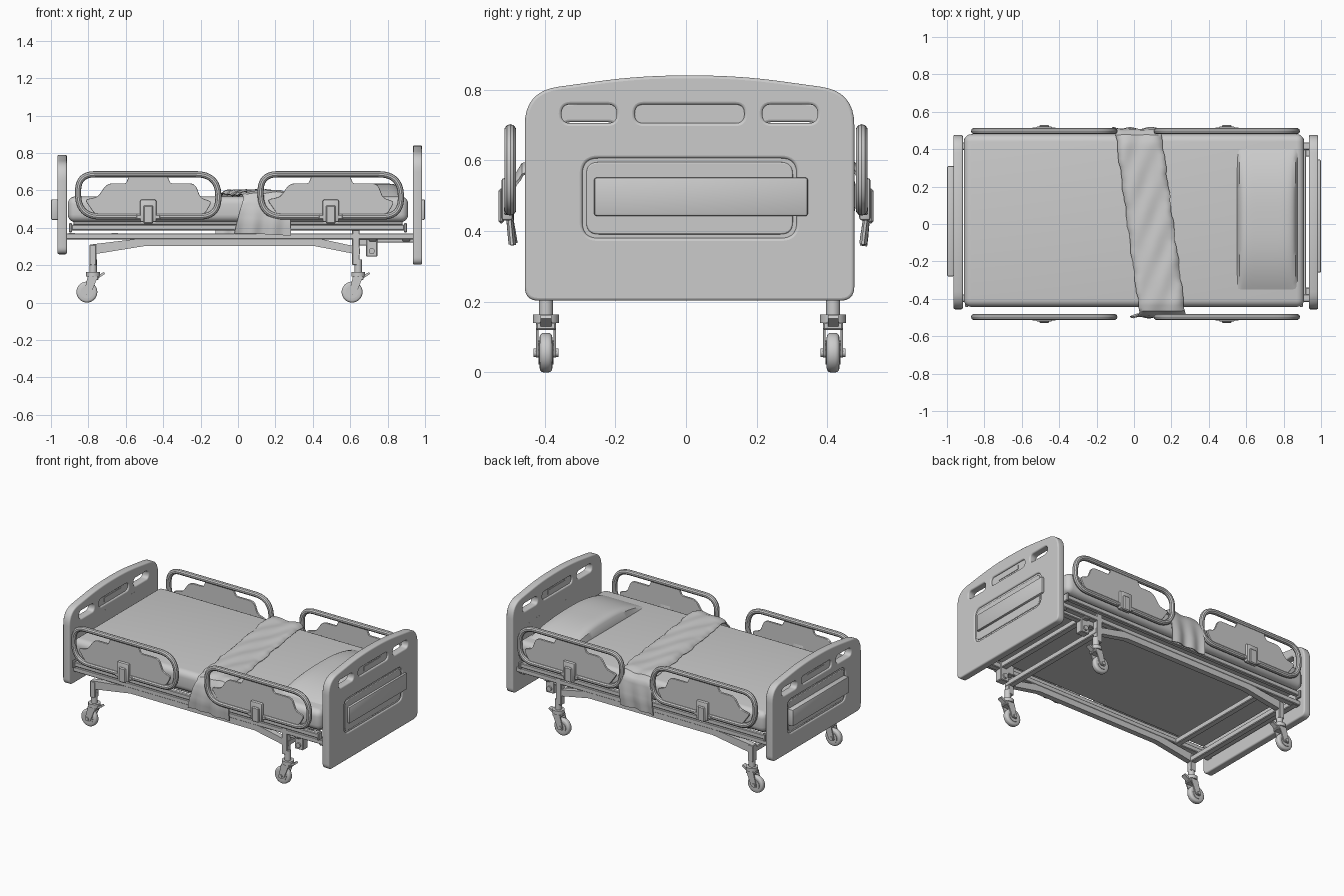
import bpy, bmesh, math
from mathutils import Vector, Matrix

if "Cube" in bpy.data.objects:
    bpy.data.objects.remove(bpy.data.objects["Cube"])

grey = bpy.data.materials.new("light_grey")
grey.use_nodes = True
grey.diffuse_color = (0.6, 0.6, 0.6, 1)
grey.node_tree.nodes["Principled BSDF"].inputs["Base Color"].default_value = grey.diffuse_color

FACE_X = (math.pi / 2, 0, math.pi / 2)   # profile drawn in y, z
FACE_Y = (math.pi / 2, 0, 0)             # profile drawn in x, z
MID = 0.01                               # centre line of the bed in y


def link(name, data):
    ob = bpy.data.objects.new(name, data)
    bpy.context.collection.objects.link(ob)
    data.materials.append(grey)
    return ob


def from_bmesh(name, bm):
    bmesh.ops.recalc_face_normals(bm, faces=bm.faces)
    me = bpy.data.meshes.new(name)
    bm.to_mesh(me)
    bm.free()
    return link(name, me)


def box(name, x, y, z, bevel=0.004, segments=1):
    """Bevelled box from (min, max) pairs."""
    bm = bmesh.new()
    size = [b - a for a, b in (x, y, z)]
    centre = [(a + b) / 2 for a, b in (x, y, z)]
    bmesh.ops.create_cube(bm, size=1, matrix=Matrix.LocRotScale(centre, None, size))
    bmesh.ops.bevel(bm, geom=bm.edges[:], offset=bevel, segments=segments,
                    profile=0.5, affect='EDGES')
    return from_bmesh(name, bm)


def cylinder(name, centre, radius, depth, axis='Z', sides=24, bevel=0.0):
    bm = bmesh.new()
    turn = Matrix.Rotation(math.pi / 2, 4, 'X') if axis == 'Y' else Matrix()
    bmesh.ops.create_cone(bm, cap_ends=True, segments=sides, radius1=radius, radius2=radius,
                          depth=depth, matrix=Matrix.Translation(centre) @ turn)
    if bevel:
        rims = [e for e in bm.edges if any(len(f.verts) > 4 for f in e.link_faces)]
        bmesh.ops.bevel(bm, geom=rims, offset=bevel, segments=3, profile=0.5, affect='EDGES')
    return from_bmesh(name, bm)


def rounded(corners, steps=8):
    """Round each (u, v, cut) corner with a small curve."""
    out = []
    for i, (u, v, cut) in enumerate(corners):
        p = Vector((u, v))
        a = Vector(corners[i - 1][:2])
        b = Vector(corners[(i + 1) % len(corners)][:2])
        if cut == 0:
            out.append(p)
            continue
        a = p + (a - p).normalized() * cut
        b = p + (b - p).normalized() * cut
        for k in range(steps + 1):
            t = k / steps
            out.append(a * (1 - t) ** 2 + p * 2 * t * (1 - t) + b * t * t)
    return out


def rect(u0, u1, v0, v1, cut):
    return rounded([(u0, v0, cut), (u1, v0, cut), (u1, v1, cut), (u0, v1, cut)])


def curve(name, outlines, location, rotation, dims, **settings):
    cu = bpy.data.curves.new(name, 'CURVE')
    cu.dimensions = dims
    for key, value in settings.items():
        setattr(cu, key, value)
    for pts in outlines:
        sp = cu.splines.new('POLY')
        sp.points.add(len(pts) - 1)
        for q, p in zip(sp.points, pts):
            q.co = (p[0], p[1], 0, 1)
        sp.use_cyclic_u = True
    ob = link(name, cu)
    ob.location, ob.rotation_euler = location, rotation
    return ob


def plate(name, outlines, location, rotation, thick, bevel=0.0):
    """Flat plate from an outline plus hole outlines."""
    return curve(name, outlines, location, rotation, '2D', fill_mode='BOTH',
                 extrude=thick / 2 - bevel, bevel_depth=bevel, bevel_resolution=2, offset=-bevel)


# Head and foot boards with hand slots, recessed outer panel and bumper
def end_board(name, x, out, low, drop, bumper):
    top = 0.84 - drop
    outline = rounded([(-.466, low, .04), (.466, low, .04), (.466, top - .045, .095),
                       (.14, top, .12), (-.14, top, .12), (-.466, top - .045, .095)])
    z0, z1 = top - .135, top - .082
    label = rect(-.155, .155, z0, z1, .026)
    panel = rect(-.303, .303, .38, .606, .045)
    slots = [rect(s * .284 - .078, s * .284 + .078, z0, z1, .026) for s in (-1, 1)]
    at = (x, MID, 0)
    plate(name, [outline, label, panel] + slots, at, FACE_X, .05, .008)
    plate(name + "_label_recess", [label], at, FACE_X, .03)
    plate(name + "_label", [rect(-.09, .09, z0 + .012, z1 - .012, .002)], at, FACE_X, .036)
    plate(name + "_panel_groove", [panel], at, FACE_X, .034)
    plate(name + "_panel", [rect(-.292, .292, .391, .595, .035)], at, FACE_X, .044, .004)
    plate(name + "_inner_skin", [rect(-.316, .316, .367, .619, .05)],
          (x - out * .0191, MID, 0), FACE_X, .012)
    box(name + "_bumper", tuple(sorted((x + out * .02, out))), bumper, (.442, .552), .008, 2)


end_board("headboard", .96, 1, .203, 0, (-.26, .345))
end_board("footboard", -.94, -1, .258, .05, (-.28, .31))

# Mattress and its base
box("mattress", (-.91, .91), (-.443, .48), (.43, .567), .04, 5)
box("mattress_base", (-.88, .88), (-.41, .43), (.415, .435))

# Pillow: a soft dome that fades out towards both sides of the bed
bm = bmesh.new()
bmesh.ops.create_grid(bm, x_segments=24, y_segments=28, size=1)
for v in bm.verts:
    u, w = v.co.x, v.co.y
    puff = math.sqrt(max(0, 1 - abs(u) ** 8)) * (1 - abs(w) ** 2.6)
    v.co = (.713 + .163 * u, .025 + .385 * w, .563 + .073 * puff)
from_bmesh("pillow", bm)

# Folded blanket draped across the bed
path = [(-.489, .365), (-.497, .43), (-.494, .49), (-.484, .545), (-.462, .583), (-.42, .595),
        (.43, .595), (.475, .587), (.5, .55), (.507, .49), (.51, .43), (.502, .36)]
rows = []
for (y0, z0), (y1, z1) in zip(path, path[1:]):
    n = max(3, int(abs(y1 - y0) / .02))
    rows += [(y0 + (y1 - y0) * k / n, z0 + (z1 - z0) * k / n) for k in range(n)]
rows.append(path[-1])
COLS = 28
bm = bmesh.new()
grid = []
for y, z in rows:
    hang = min(1, max(0, .57 - z) / .2)
    centre = .088 - .133 * y - .02 * hang
    half = .12 + .03 * hang * (y < 0)
    line = []
    for k in range(COLS + 1):
        u = 2 * k / COLS - 1
        x = centre + half * u + .003 * math.sin(37 * y + 2 * u) + .002 * math.sin(90 * y)
        fold = .004 * math.sin(30 * x + 9 * y) + .003 * math.sin(50 * x - 21 * y)
        side = math.copysign(hang, y) * (.6 * fold + .006 * math.sin(60 * x - 8 * z))
        edge = -.018 * abs(u) ** 8 * (1 - min(1, hang * 3))
        hem = .005 * hang * math.sin(14 * x + 1)
        line.append(bm.verts.new((x, y + side, z + (fold + edge) * (1 - hang) + hem)))
    grid.append(line)
for a, b in zip(grid, grid[1:]):
    for k in range(COLS):
        bm.faces.new((a[k], a[k + 1], b[k + 1], b[k]))
blanket = from_bmesh("blanket", bm)
solid = blanket.modifiers.new("thickness", 'SOLIDIFY')
solid.thickness, solid.offset = .008, 0

# Side rails: tube loop, infill panel and mounting bracket
loop = rounded([(-.375, .686, .09), (.375, .686, .12), (.375, .46, .1), (-.375, .46, .12)], 12)
infill = rounded([(-.28, .465, .03), (.3, .465, .04), (.34, .54, .02), (.28, .56, .02),
                  (.25, .637, .03), (.12, .637, .01), (.1, .68, .01), (-.1, .68, .01),
                  (-.12, .637, .01), (-.22, .637, .03), (-.27, .565, .02), (-.34, .55, .02)])


def side_rail(name, x, s):
    y = s * .497
    curve(name + "_tube", [loop], (x, y, 0), FACE_Y, '3D', bevel_depth=.0165,
          bevel_resolution=3, twist_mode='Z_UP')
    plate(name + "_panel", [infill], (x, y, 0), FACE_Y, .014, .003)

    def span(a, b):
        return tuple(sorted((s * a, s * b)))
    box(name + "_bracket", (x - .043, x + .043), span(.49, .522), (.43, .55), .008, 2)
    box(name + "_latch", (x - .026, x + .026), span(.515, .53), (.422, .52), .006)
    box(name + "_foot", (x - .065, x + .065), span(.485, .515), (.445, .47))


# Casters with fork, axle, swivel cap, stem and brake pedal
def caster(name, x, y):
    wx = x - .033
    cylinder(name + "_wheel", (wx, y, .056), .056, .036, 'Y', 32, .012)
    cylinder(name + "_hub", (wx, y, .056), .034, .042, 'Y')
    cylinder(name + "_axle", (wx, y, .056), .012, .07, 'Y', 12)
    fork = rounded([(-.052, .042, .012), (-.014, .042, .012), (.026, .14, 0), (-.028, .14, 0)])
    for s in (-1, 1):
        plate(name + "_fork", [fork], (x, y + s * .025, 0), FACE_Y, .007)
    box(name + "_crown", (x - .03, x + .028), (y - .028, y + .028), (.12, .142))
    cylinder(name + "_swivel", (x, y, .152), .037, .024)
    cylinder(name + "_stem", (x, y, .19), .02, .08, 'Z', 16)
    pedal = [(.02, .125), (.064, .153), (.058, .163), (.015, .14)]
    plate(name + "_pedal", [pedal], (x, y, 0), FACE_Y, .03)


truss = [(-.79, .31), (-.5, .345), (.42, .345), (.65, .295), (.65, .255),
         (.41, .302), (-.5, .302), (-.79, .255)]
for s, side in ((-1, "right"), (1, "left")):
    for x, end in ((-.48, "foot"), (.496, "head")):
        side_rail(f"{side}_{end}_rail", x, s)
    y = MID + s * .406
    for x, end in ((-.775, "foot"), (.643, "head")):
        caster(f"{side}_{end}_caster", x, y)
    # Frame members along each side
    box(f"{side}_foot_post", (-.795, -.757), (y - .02, y + .02), (.2, .31))
    box(f"{side}_head_post", (.61, .65), (y - .02, y + .02), (.2, .39))
    plate(f"{side}_truss", [truss], (0, y, 0), FACE_Y, .036)
    box(f"{side}_lower_beam", (-.92, .94), (y - .02, y + .02), (.338, .37))
    t = MID + s * .435
    box(f"{side}_deck_tube", (-.89, .89), (t - .014, t + .014), (.386, .416))
    for x in (-.895, .895):
        box(f"{side}_deck_end", (x - .008, x + .008), (t - .02, t + .02), (.375, .425))
    h = MID + s * .37
    box(f"{side}_head_arm", (.64, .94), (h - .02, h + .02), (.32, .355))
    box(f"{side}_head_block", (.685, .745), (h - .025, h + .025), (.245, .37))
    box(f"{side}_head_gusset", (.64, .7), (h - .022, h + .022), (.305, .37))
    cylinder(f"{side}_pivot", (.715, h, .275), .016, .07, 'Y', 16)

# Cross members
for name, x, z in (("foot_axle_beam", -.775, .275), ("head_axle_beam", .632, .275),
                   ("foot_cross_beam", -.89, .354), ("foot_inner_beam", -.66, .354),
                   ("head_cross_beam", .72, .345), ("head_end_beam", .9, .345)):
    box(name, (x - .02, x + .02), (MID - .42, MID + .42), (z - .018, z + .018))

# Turn curves into meshes and smooth the rounded surfaces
new = [o for o in bpy.context.scene.objects if o.data and grey.name in o.data.materials]
bpy.ops.object.select_all(action='DESELECT')
for o in new:
    o.select_set(True)
bpy.context.view_layer.objects.active = new[0]
bpy.ops.object.convert(target='MESH')
bpy.ops.object.shade_smooth_by_angle(angle=math.radians(35))
